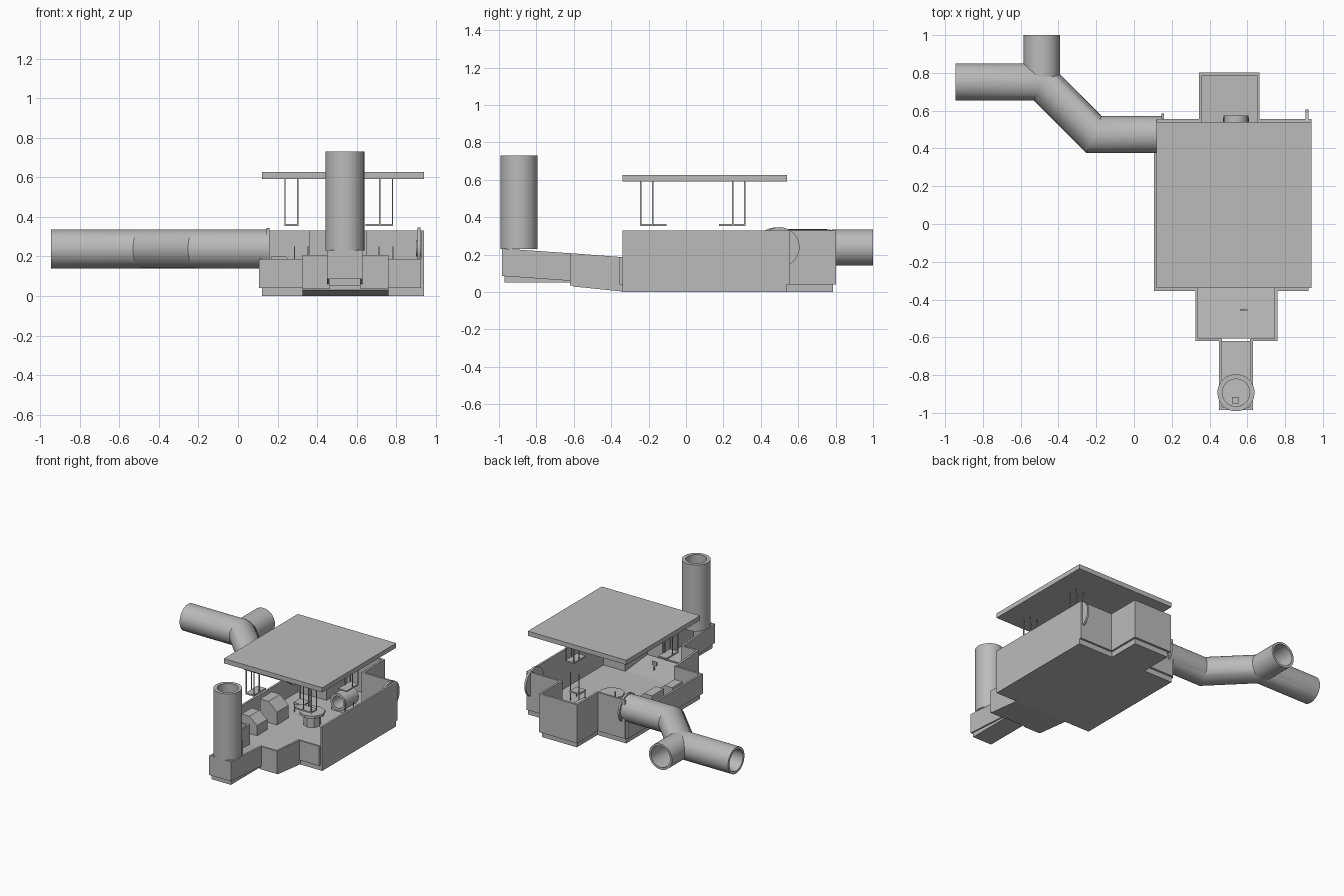
import bpy, bmesh, math
from mathutils import Vector

cube = bpy.data.objects.get("Cube")
if cube:
    bpy.data.objects.remove(cube, do_unlink=True)

GREY = (0.5, 0.5, 0.5, 1)
mat = bpy.data.materials.new("plain grey")
mat.use_nodes = True
mat.diffuse_color = GREY
mat.node_tree.nodes["Principled BSDF"].inputs["Base Color"].default_value = GREY


def finish(name, bm, smooth=False):
    bmesh.ops.recalc_face_normals(bm, faces=bm.faces)
    mesh = bpy.data.meshes.new(name)
    bm.to_mesh(mesh)
    bm.free()
    mesh.materials.append(mat)
    obj = bpy.data.objects.new(name, mesh)
    bpy.context.collection.objects.link(obj)
    if smooth:
        bpy.ops.object.select_all(action="DESELECT")
        obj.select_set(True)
        bpy.context.view_layer.objects.active = obj
        bpy.ops.object.shade_smooth_by_angle(angle=math.radians(30))
    return obj


def prism(name, points, move):
    """Extrude a closed polygon along a vector."""
    bm = bmesh.new()
    face = bm.faces.new([bm.verts.new(p) for p in points])
    new = bmesh.ops.extrude_face_region(bm, geom=[face])["geom"]
    bmesh.ops.translate(bm, vec=Vector(move), verts=[v for v in new if isinstance(v, bmesh.types.BMVert)])
    return finish(name, bm)


def box(name, x, y, z):
    pts = [(x[0], y[0], z[0]), (x[1], y[0], z[0]), (x[1], y[1], z[0]), (x[0], y[1], z[0])]
    return prism(name, pts, (0, 0, z[1] - z[0]))


def slab(name, x, profile):
    """Side profile in y and z, extruded across x."""
    return prism(name, [(x[0], y, z) for y, z in profile], (x[1] - x[0], 0, 0))


def tube(name, path, outer, inner=0, sides=40):
    """Mitred round tube along a path, hollow when inner is set."""
    path = [Vector(p) for p in path]
    dirs = [(b - a).normalized() for a, b in zip(path, path[1:])]
    bm = bmesh.new()

    def rings(radius):
        result = []
        for i, p in enumerate(path):
            d0, d1 = dirs[max(i - 1, 0)], dirs[min(i, len(dirs) - 1)]
            plane = (d0 + d1).normalized()
            up = Vector((0, 0, 1)) if abs(d0.z) < 0.9 else Vector((0, 1, 0))
            side = d0.cross(up).normalized()
            ring = []
            for k in range(sides):
                a = 2 * math.pi * k / sides
                offset = radius * (math.cos(a) * side + math.sin(a) * up)
                offset -= d0 * (offset.dot(plane) / d0.dot(plane))
                ring.append(bm.verts.new(p + offset))
            result.append(ring)
        return result

    def bridge(r0, r1):
        for k in range(sides):
            n = (k + 1) % sides
            bm.faces.new((r0[k], r0[n], r1[n], r1[k]))

    out = rings(outer)
    loops = [out]
    if inner:
        loops.append(rings(inner))
        bridge(out[0], loops[1][0])
        bridge(out[-1], loops[1][-1])
    else:
        bm.faces.new(out[0])
        bm.faces.new(out[-1])
    for loop in loops:
        for r0, r1 in zip(loop, loop[1:]):
            bridge(r0, r1)
    return finish(name, bm, True)


# Main room: floor, tall rear and left walls, low front and right walls
box("room_floor", (0.12, 0.94), (-0.34, 0.54), (0, 0.04))
box("left_wall", (0.925, 0.94), (-0.34, 0.54), (0.04, 0.33))
box("right_wall", (0.105, 0.12), (-0.34, 0.54), (0.04, 0.19))
for name, x in (("rear_wall_right", (0.12, 0.36)), ("rear_wall_left", (0.65, 0.94))):
    box(name, x, (0.54, 0.555), (0.04, 0.33))
for name, x in (("front_wall_right", (0.105, 0.34)), ("front_wall_left", (0.745, 0.925))):
    box(name, x, (-0.355, -0.34), (0.04, 0.187))

# Rear alcove
box("alcove_floor", (0.36, 0.65), (0.54, 0.785), (0, 0.04))
box("alcove_rear_wall", (0.345, 0.665), (0.785, 0.802), (0.04, 0.33))
for x in (0.345, 0.65):
    box("alcove_side_wall", (x, x + 0.015), (0.555, 0.785), (0.04, 0.33))

# Sloping front vestibule
slab("vestibule_floor", (0.325, 0.76),
     [(-0.34, 0.003), (-0.34, 0.04), (-0.605, 0.065), (-0.605, 0.03)])
for x in (0.325, 0.745):
    slab("vestibule_side_wall", (x, x + 0.015),
         [(-0.34, 0.04), (-0.34, 0.187), (-0.605, 0.207), (-0.605, 0.065)])
for x in ((0.325, 0.465), (0.62, 0.76)):
    box("vestibule_front_wall", x, (-0.62, -0.605), (0.035, 0.207))

# Entry chute below the shaft
slab("chute_floor", (0.46, 0.62),
     [(-0.62, 0.05), (-0.62, 0.065), (-0.97, 0.088), (-0.97, 0.05)])
for x in (0.45, 0.615):
    slab("chute_side_wall", (x, x + 0.015),
         [(-0.61, 0.06), (-0.61, 0.207), (-0.97, 0.232), (-0.97, 0.085)])
box("chute_end_wall", (0.45, 0.63), (-0.985, -0.97), (0.085, 0.232))
box("chute_step", (0.52, 0.555), (-0.95, -0.915), (0.085, 0.1))
tube("entry_shaft", [(0.54, -0.893, 0.23), (0.54, -0.893, 0.73)], 0.098, 0.072)

# Branching tunnel with its collar, and the hatch on the opposite side
tube("main_tunnel", [(0.15, 0.473, 0.238), (-0.212, 0.473, 0.238),
                     (-0.49, 0.752, 0.238), (-0.945, 0.752, 0.238)], 0.098, 0.08)
tube("branch_tunnel", [(-0.488, 0.78, 0.238), (-0.488, 1.0, 0.238)], 0.096, 0.08)
tube("tunnel_collar", [(0.145, 0.478, 0.238), (0.16, 0.478, 0.238)], 0.107, 0.08)
tube("round_hatch", [(0.908, 0.5, 0.24), (0.923, 0.5, 0.24)], 0.107)
tube("hatch_hub", [(0.9, 0.5, 0.24), (0.93, 0.5, 0.24)], 0.04)

# Raised roof and hanging seats
box("roof", (0.12, 0.94), (-0.34, 0.54), (0.592, 0.627))
for cx, cy, dx, dy in ((0.27, -0.21, 0, 1), (0.748, -0.21, -1, 0), (0.748, 0.282, 0, -1)):
    for sx in (-1, 1):
        for sy in (-1, 1):
            px, py = cx + sx * 0.032, cy + sy * 0.032
            box("seat_hanger", (px - 0.003, px + 0.003), (py - 0.003, py + 0.003), (0.36, 0.592))
    ex, ey = cx + dx * 0.07, cy + dy * 0.07
    box("seat_base", (min(cx, ex) - 0.035, max(cx, ex) + 0.035),
        (min(cy, ey) - 0.035, max(cy, ey) + 0.035), (0.353, 0.364))


# Control desks with sloping tops along the right wall
def desk(x, y, width, depth, height):
    prism("control_desk", [(x, y, 0.04), (x + depth, y, 0.04), (x + depth, y, 0.04 + height * 0.6),
                           (x + depth * 0.5, y, 0.04 + height), (x, y, 0.04 + height)], (0, width, 0))


desk(0.17, -0.2, 0.12, 0.13, 0.13)
desk(0.17, 0.02, 0.14, 0.14, 0.16)

# Central table
tube("table_pedestal", [(0.5, 0.17, 0.04), (0.5, 0.17, 0.12)], 0.06, sides=8)
tube("table_top", [(0.5, 0.17, 0.12), (0.5, 0.17, 0.14)], 0.09, sides=8)

# Chairs on the floor
for x, y in ((0.32, 0.3), (0.748, 0.22)):
    box("chair_seat", (x - 0.04, x + 0.04), (y - 0.04, y + 0.04), (0.1, 0.112))
    for sx in (-0.035, 0.035):
        for sy, top in ((-0.035, 0.1), (0.035, 0.25)):
            box("chair_post", (x + sx - 0.003, x + sx + 0.003), (y + sy - 0.003, y + sy + 0.003), (0.04, top))

# Machine drum by the alcove and a small floor sign
tube("machine_drum", [(0.54, 0.42, 0.12), (0.54, 0.575, 0.12)], 0.065, 0.045, 24)
box("machine_base", (0.47, 0.61), (0.44, 0.56), (0.04, 0.07))
box("sign_post", (0.577, 0.583), (-0.453, -0.447), (0.045, 0.1))
box("sign_plate", (0.56, 0.6), (-0.458, -0.45), (0.085, 0.115))
